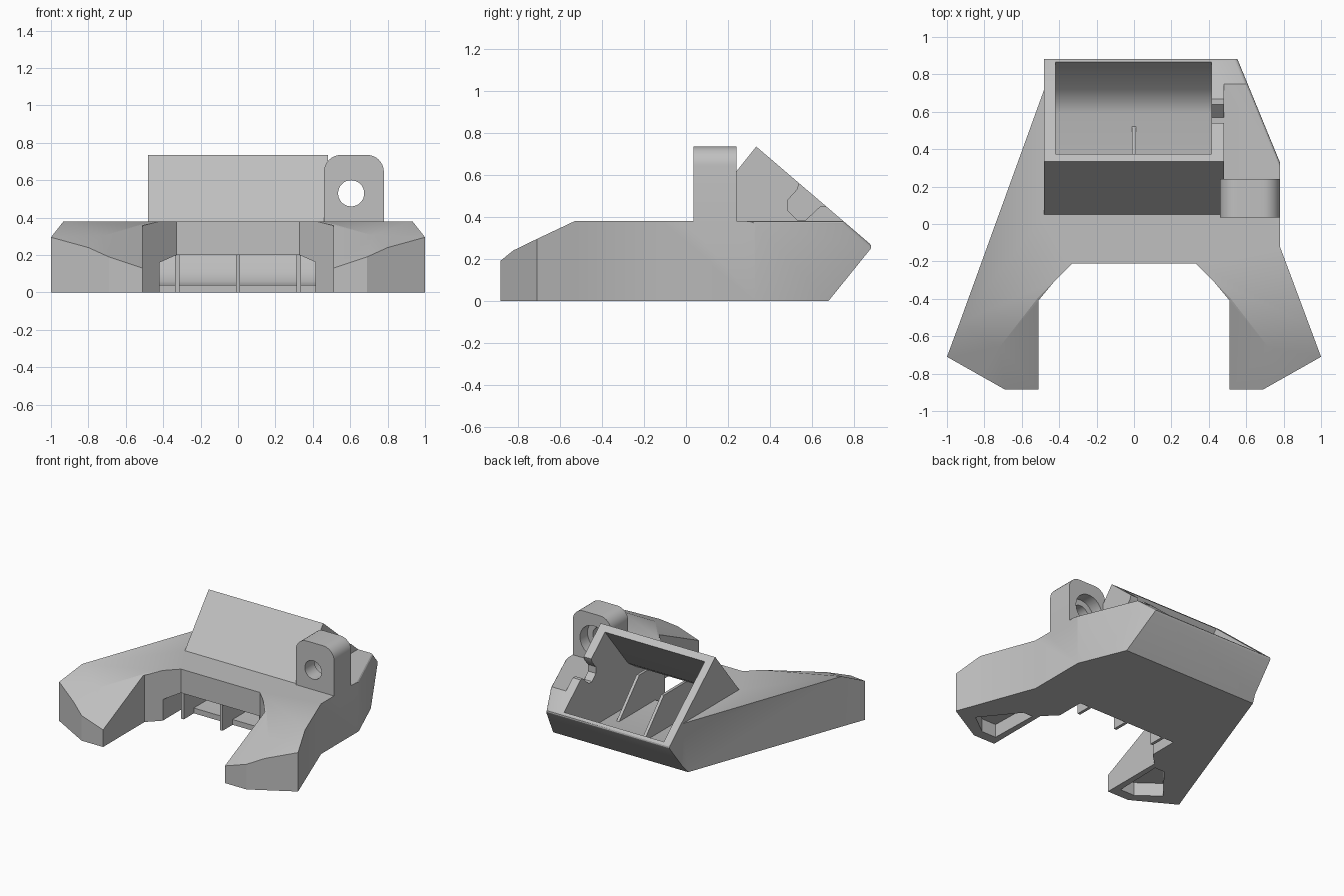
import bpy, bmesh, math
from mathutils import Vector

if "Cube" in bpy.data.objects:
    bpy.data.objects.remove(bpy.data.objects["Cube"], do_unlink=True)

grey = bpy.data.materials.new("plain grey")
grey.use_nodes = True
grey.diffuse_color = (0.53, 0.53, 0.53, 1)
grey.node_tree.nodes["Principled BSDF"].inputs["Base Color"].default_value = (0.53, 0.53, 0.53, 1)


def finish(name, bm):
    bmesh.ops.recalc_face_normals(bm, faces=bm.faces)
    mesh = bpy.data.meshes.new(name)
    bm.to_mesh(mesh)
    bm.free()
    mesh.materials.append(grey)
    ob = bpy.data.objects.new(name, mesh)
    bpy.context.collection.objects.link(ob)
    return ob


def prism(name, points, a, b, axis):
    """Extrude a profile between a and b along the given axis."""
    place = {"x": lambda p, t: (t, p[0], p[1]),
             "y": lambda p, t: (p[0], t, p[1]),
             "z": lambda p, t: (p[0], p[1], t)}[axis]
    bm = bmesh.new()
    face = bm.faces.new([bm.verts.new(place(p, a)) for p in points])
    ext = bmesh.ops.extrude_face_region(bm, geom=[face])
    shift = Vector(place((0, 0), b - a))
    moved = [v for v in ext["geom"] if isinstance(v, bmesh.types.BMVert)]
    bmesh.ops.translate(bm, verts=moved, vec=shift)
    return finish(name, bm)


def combine(ob, other, operation):
    mod = ob.modifiers.new("combine", "BOOLEAN")
    mod.operation = operation
    mod.solver = "EXACT"
    mod.object = other
    bpy.context.view_layer.objects.active = ob
    bpy.ops.object.modifier_apply(modifier=mod.name)
    bpy.data.objects.remove(other, do_unlink=True)


def arc(cx, cz, r, start, end, n):
    return [(cx + r * math.cos(math.radians(start + (end - start) * i / n)),
             cz + r * math.sin(math.radians(start + (end - start) * i / n)))
            for i in range(n + 1)]


def circle(cx, cz, r):
    return arc(cx, cz, r, 0, 360, 32)[:-1]


def clip(bm, co, no):
    bmesh.ops.bisect_plane(bm, geom=bm.verts[:] + bm.edges[:] + bm.faces[:],
                           plane_co=co, plane_no=no, clear_outer=True)
    bmesh.ops.holes_fill(bm, edges=[e for e in bm.edges if e.is_boundary])


# Forked body: flat deck, two arms with drooping tips, back clipped to a wedge
TOP = 0.38
arm = [(0.933, -0.53, TOP), (1, -0.71, 0.295), (0.80, -0.823, 0.24),
       (0.69, -0.885, 0.19), (0.51, -0.885, 0.13), (0.51, -0.39, 0.365),
       (0.42, -0.30, TOP)]
bm = bmesh.new()
right = [bm.verts.new(p) for p in arm]
left = [bm.verts.new((-x, y, z)) for x, y, z in arm]
inner_r = bm.verts.new((0.33, -0.21, TOP))
inner_l = bm.verts.new((-0.33, -0.21, TOP))
back = [bm.verts.new((x, y, TOP)) for x, y in
        [(-0.48, 0.72), (-0.48, 0.95), (0.525, 0.95), (0.78, 0.33), (0.78, -0.12)]]
loop = right + [inner_r, inner_l] + left[::-1] + back
bm.faces.new([right[0], right[-1], inner_r, inner_l, left[-1], left[0]] + back)
for side, s in ((right, 1), (left, -1)):
    mid = bm.verts.new((s * 0.72, -0.66, 0.305))
    for i, v in enumerate(side):
        bm.faces.new([v, side[(i + 1) % len(side)], mid])
base = [bm.verts.new((v.co.x, v.co.y, 0)) for v in loop]
for i in range(len(loop)):
    j = (i + 1) % len(loop)
    bm.faces.new([loop[i], loop[j], base[j], base[i]])
bm.faces.new(base)
bmesh.ops.recalc_face_normals(bm, faces=bm.faces)
clip(bm, (0, 0.68, 0), (0, 0.26, -0.21))
clip(bm, (0, 0.335, 0.735), (0, 0.475, 0.555))

# Soften the rear corner edges
soft = []
for e in bm.edges:
    m = (e.verts[0].co + e.verts[1].co) / 2
    if m.y > 0.88 or (m.x > 0.5 and m.y > 0.35 and m.z > 0.25):
        soft.append(e)
bmesh.ops.bevel(bm, geom=soft, offset=0.018, segments=3, profile=0.5, affect="EDGES")
body = finish("duct_body", bm)

# Slanted intake box
combine(body, prism("intake_box", [(0.05, TOP), (0.335, 0.735), (0.75, TOP),
                                   (0.70, 0.3), (0.05, 0.3)], -0.48, 0.48, "x"), "UNION")

# Air passage from the slanted mouth to the front slot
passage = [(0.415, 0.75), (0.375, 0.70), (0.10, 0.36), (0, 0.295), (-0.21, 0.2),
           (-0.3, 0.16), (-0.3, -0.05), (-0.08, -0.05), (-0.08, 0.04), (0.59, 0.04),
           (0.66, 0.06), (0.72, 0.11), (0.84, 0.245), (0.865, 0.28), (0.905, 0.33)]
combine(body, prism("passage_cutter", passage, -0.42, 0.415, "x"), "DIFFERENCE")

# Wire notch in the box side wall
notch = [(0.54, 0.56), (0.53, 0.53), (0.485, 0.48), (0.485, 0.43), (0.53, 0.385),
         (0.57, 0.385), (0.64, 0.45), (0.67, 0.45), (0.8, 0.6), (0.6, 0.65)]
combine(body, prism("notch_cutter", notch, 0.38, 0.49, "x"), "DIFFERENCE")

# Outlet pockets under the arm tips
pocket = [(0.55, -0.43), (0.63, -0.43), (0.84, -0.69), (0.68, -0.81), (0.56, -0.81)]
for s in (1, -1):
    combine(body, prism("outlet_cutter", [(s * x, y) for x, y in pocket],
                        -0.05, 0.10, "z"), "DIFFERENCE")

# Mounting lug with a bolt hole and a wider recess behind
outline = ([(0.46, 0.34), (0.78, 0.34)] + arc(0.69, 0.645, 0.09, 0, 90, 8)
           + arc(0.55, 0.645, 0.09, 90, 180, 8))
lug = prism("mounting_lug", outline, 0.035, 0.24, "y")
combine(lug, prism("bolt_cutter", circle(0.605, 0.53, 0.07), -0.1, 0.4, "y"), "DIFFERENCE")
combine(lug, prism("recess_cutter", circle(0.605, 0.53, 0.115), 0.15, 0.4, "y"), "DIFFERENCE")
combine(body, lug, "UNION")

# Guide vanes inside the passage
vanes = []
for name, x, end in (("left_vane", 0.325, 0.36), ("centre_vane", 0, 0.53),
                     ("right_vane", -0.325, 0.36)):
    shape = [(-0.2, 0), (-0.2, 0.21), (0, 0.30), (end - 0.25, 0.30),
             (end, 0.03), (-0.07, 0.03), (-0.07, 0)]
    vanes.append(prism(name, shape, x - 0.011, x + 0.011, "x"))

# Smooth the rounded areas and keep hard edges
bpy.ops.object.select_all(action="DESELECT")
for ob in [body] + vanes:
    ob.select_set(True)
bpy.context.view_layer.objects.active = body
bpy.ops.object.shade_smooth_by_angle(angle=math.radians(25))
